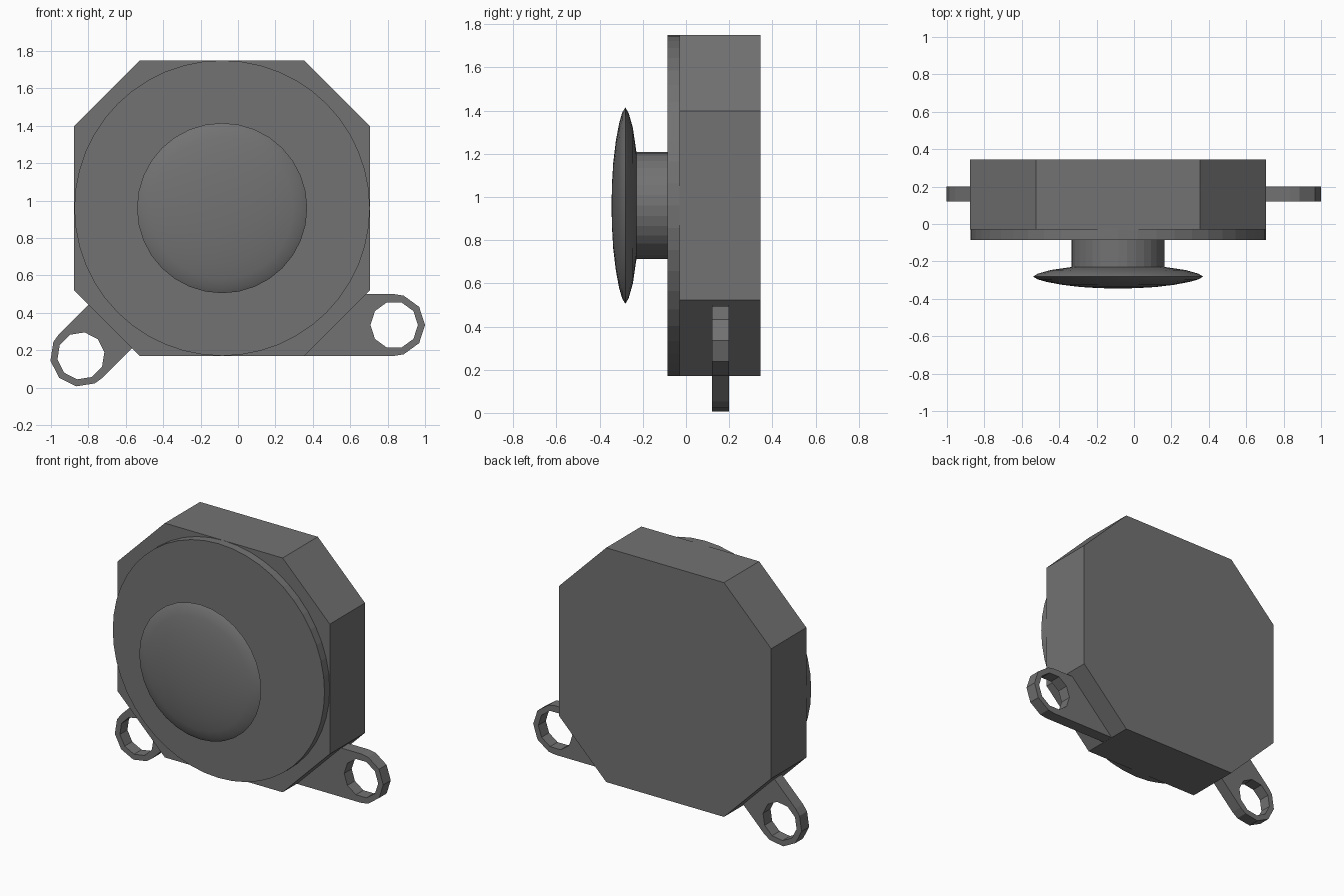
import bpy, bmesh, math
from mathutils import Matrix, Vector

if "Cube" in bpy.data.objects:
    bpy.data.objects.remove(bpy.data.objects["Cube"], do_unlink=True)

CX, CZ = -0.085, 0.96          # axis of the round parts

grey = bpy.data.materials.new("dark grey")
grey.use_nodes = True
grey.diffuse_color = (0.17, 0.17, 0.17, 1)
grey.node_tree.nodes["Principled BSDF"].inputs["Base Color"].default_value = (0.17, 0.17, 0.17, 1)


def finish(name, bm, smooth=False):
    bmesh.ops.recalc_face_normals(bm, faces=bm.faces)
    me = bpy.data.meshes.new(name)
    bm.to_mesh(me)
    bm.free()
    me.materials.append(grey)
    ob = bpy.data.objects.new(name, me)
    bpy.context.collection.objects.link(ob)
    if smooth:
        bpy.ops.object.select_all(action='DESELECT')
        ob.select_set(True)
        bpy.context.view_layer.objects.active = ob
        bpy.ops.object.shade_smooth_by_angle(angle=math.radians(30))
    return ob


def plate(name, loops, y0, y1):
    """Extrude an x-z outline, with optional hole loops, from y0 to y1."""
    bm = bmesh.new()
    for loop in loops:
        vs = [bm.verts.new((x, y0, z)) for x, z in loop]
        for a, b in zip(vs, vs[1:] + vs[:1]):
            bm.edges.new((a, b))
    if len(loops) == 1:
        bm.faces.new(bm.verts[:])
    else:
        bmesh.ops.triangle_fill(bm, edges=bm.edges[:], use_beauty=True, normal=(0, -1, 0))
    res = bmesh.ops.extrude_face_region(bm, geom=bm.faces[:])
    verts = [g for g in res["geom"] if isinstance(g, bmesh.types.BMVert)]
    bmesh.ops.translate(bm, verts=verts, vec=(0, y1 - y0, 0))
    return finish(name, bm)


def lathe(name, profile, segs, smooth=False):
    """Spin an (r, y) profile about the front-to-back axis."""
    bm = bmesh.new()
    vs = [bm.verts.new((CX + r, y, CZ)) for r, y in profile]
    edges = [bm.edges.new(p) for p in zip(vs, vs[1:])]
    bmesh.ops.spin(bm, geom=vs + edges, cent=(CX, 0, CZ), axis=(0, 1, 0),
                   angle=math.tau, steps=segs)
    bmesh.ops.remove_doubles(bm, verts=bm.verts, dist=1e-4)
    return finish(name, bm, smooth)


def lug(name, cx, cz, direction, top_len, bottom_len):
    """Rounded tab with a ten-sided hole, pointing along direction."""
    R, H = 0.165, 0.127
    rot = Matrix.Rotation(math.radians(direction), 2)

    def place(pts):
        return [tuple(rot @ Vector(p) + Vector((cx, cz))) for p in pts]

    outer = [(-bottom_len, -R), (0, -R)]
    for k in range(-2, 3):
        a = math.radians(36 * k)
        outer.append((R * math.cos(a), R * math.sin(a)))
    outer += [(0, R), (-top_len, R)]
    hole = [(H * math.cos(math.radians(36 * k)), H * math.sin(math.radians(36 * k)))
            for k in range(10)]
    return plate(name, [place(outer), place(hole)], 0.12, 0.20)


# Octagonal housing
X0, X1, Z0, Z1, C = -0.877, 0.706, 0.17, 1.75, 0.352
plate("housing", [[(X0 + C, Z0), (X1 - C, Z0), (X1, Z0 + C), (X1, Z1 - C),
                   (X1 - C, Z1), (X0 + C, Z1), (X0, Z1 - C), (X0, Z0 + C)]], -0.03, 0.345)

# Round front plate, stem and domed button
lathe("front_disc", [(0, -0.085), (0.79, -0.085), (0.79, -0.03), (0, -0.03)], 48)
lathe("button_stem", [(0, -0.24), (0.248, -0.24), (0.248, -0.08), (0, -0.08)], 32)
lathe("button_cap", [(0, -0.345), (0.1, -0.343), (0.2, -0.337), (0.3, -0.325), (0.38, -0.31),
                     (0.43, -0.296), (0.455, -0.281), (0.43, -0.266), (0.36, -0.246),
                     (0.25, -0.23), (0, -0.23)], 32, smooth=True)

# Mounting lugs on the two lower corners
lug("left_lug", 0.835, 0.335, 0, 0.15, 0.48)
lug("right_lug", -0.84, 0.17, 225, 0.24, 0.24)
